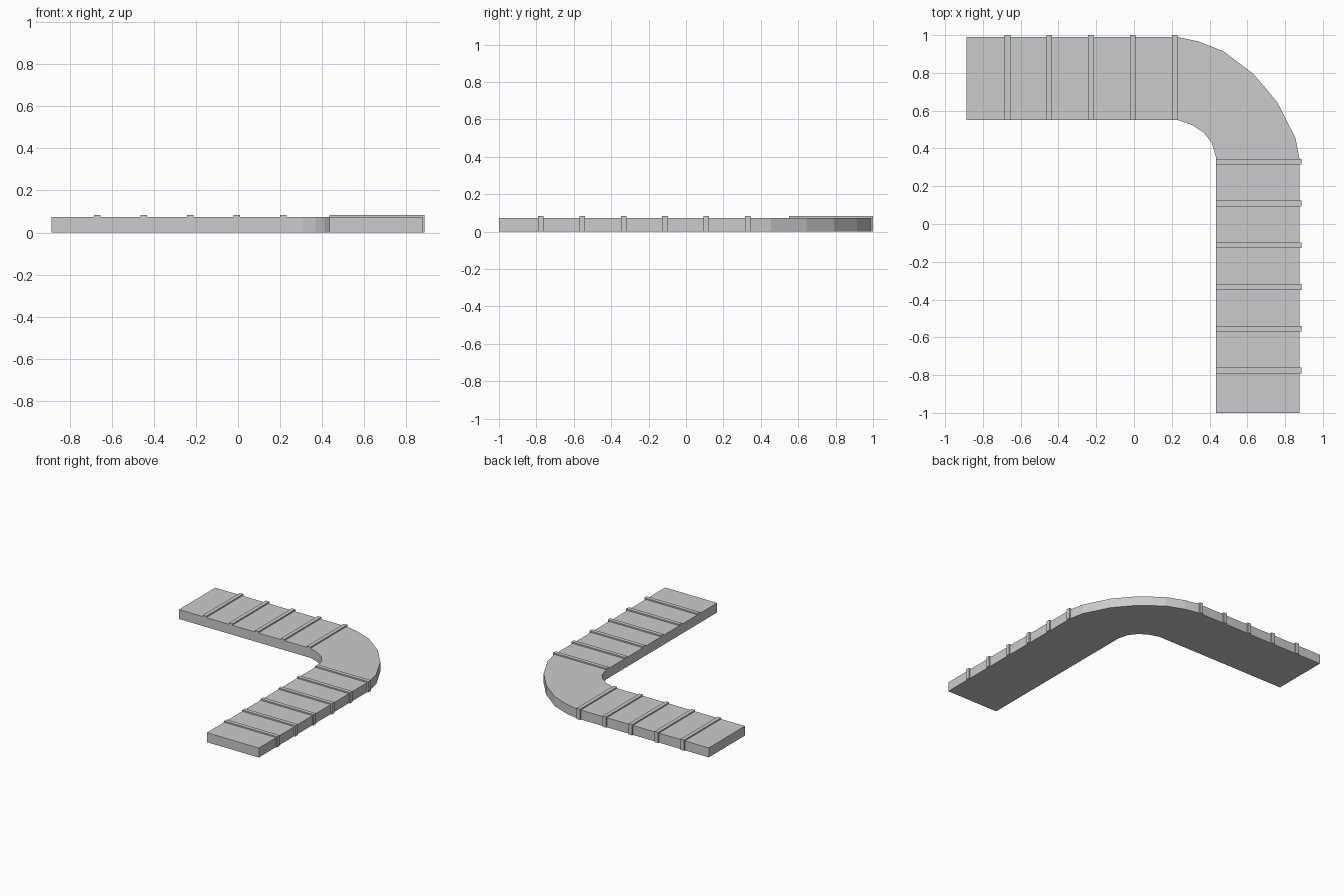
import bpy, bmesh
from mathutils import Vector

if "Cube" in bpy.data.objects:
    bpy.data.objects.remove(bpy.data.objects["Cube"])

THICK, RIB_TOP, LIP, HALF = 0.073, 0.083, 0.01, 0.015


def extruded(name, points, offset):
    """Closed prism from a planar outline pushed along offset."""
    bm = bmesh.new()
    face = bm.faces.new([bm.verts.new(p) for p in points])
    ext = bmesh.ops.extrude_face_region(bm, geom=[face], use_keep_orig=True)
    verts = [g for g in ext["geom"] if isinstance(g, bmesh.types.BMVert)]
    bmesh.ops.translate(bm, verts=verts, vec=Vector(offset))
    bmesh.ops.recalc_face_normals(bm, faces=bm.faces)
    mesh = bpy.data.meshes.new(name)
    bm.to_mesh(mesh)
    bm.free()
    obj = bpy.data.objects.new(name, mesh)
    bpy.context.collection.objects.link(obj)
    return obj


# Path slab: two straight arms joined by a faceted bend
outer = [(-0.887, 0.99), (0.23, 0.99), (0.34, 0.967), (0.473, 0.915), (0.635, 0.792),
         (0.758, 0.645), (0.855, 0.455), (0.877, 0.34), (0.877, -1.0)]
inner = [(0.435, -1.0), (0.435, 0.35), (0.412, 0.43), (0.368, 0.485),
         (0.31, 0.523), (0.23, 0.551), (-0.887, 0.551)]
extruded("path_slab", [(x, y, 0) for x, y in outer + inner], (0, 0, THICK))


# Ribs: L-shaped straps over the top and down the outer edge
def strap_profile(start, edge):
    return [(start, THICK), (edge, THICK), (edge, 0), (edge + LIP, 0),
            (edge + LIP, RIB_TOP), (start, RIB_TOP)]


for i in range(5):
    x = -0.67 + 0.2213 * i
    extruded(f"long_arm_rib_{i + 1}",
             [(x - HALF, y, z) for y, z in strap_profile(0.551, 0.99)], (2 * HALF, 0, 0))

for i in range(6):
    y = 0.33 - 0.2212 * i
    extruded(f"side_arm_rib_{i + 1}",
             [(x, y - HALF, z) for x, z in strap_profile(0.435, 0.877)], (0, 2 * HALF, 0))
